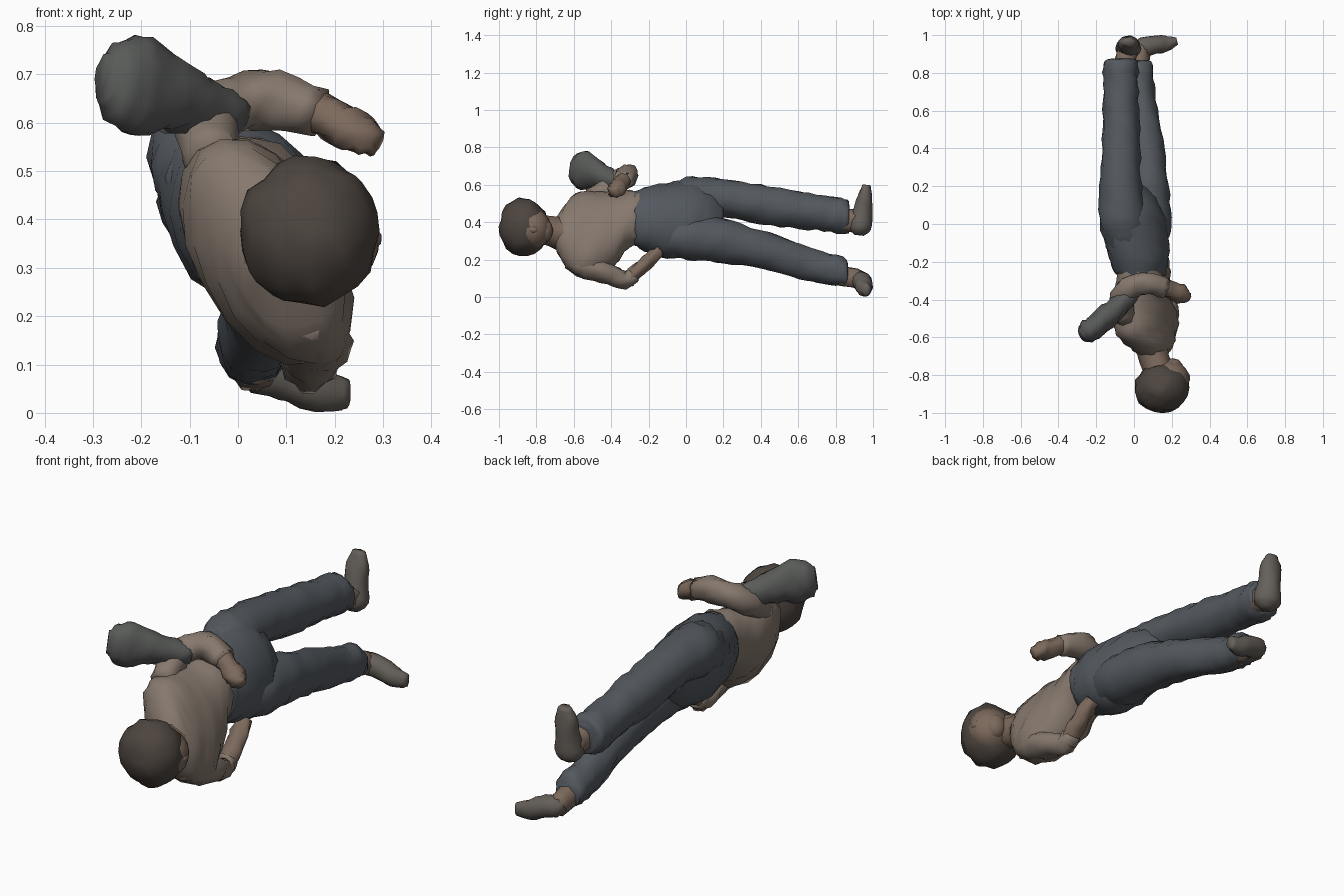
import bpy, bmesh, math, random
from mathutils import Vector, Matrix

random.seed(4)


def mat(name, rgb):
    m = bpy.data.materials.new(name)
    m.diffuse_color = (*rgb, 1)
    return m


SHIRT = mat("shirt_cloth", (0.24, 0.19, 0.155))
JEANS = mat("denim", (0.088, 0.10, 0.115))
SKIN = mat("skin", (0.20, 0.14, 0.105))
HAIR = mat("hair_brown", (0.075, 0.06, 0.05))
DARK = mat("dark_cloth", (0.10, 0.105, 0.10))
SHOE = mat("shoe_leather", (0.13, 0.115, 0.10))


def finish(name, bm, m):
    bmesh.ops.recalc_face_normals(bm, faces=bm.faces)
    for f in bm.faces:
        f.smooth = True
    me = bpy.data.meshes.new(name)
    bm.to_mesh(me)
    bm.free()
    me.materials.append(m)
    ob = bpy.data.objects.new(name, me)
    bpy.context.collection.objects.link(ob)
    return ob


def spline(rows, steps):
    """Smooth interpolation through rows of numbers."""
    out = []
    n = len(rows)
    for i in range(n - 1):
        a, b, c, d = (rows[max(i - 1, 0)], rows[i], rows[i + 1], rows[min(i + 2, n - 1)])
        for s in range(steps):
            t = s / steps
            out.append([0.5 * (2 * q + (r - p) * t + (2 * p - 5 * q + 4 * r - w) * t * t
                               + (3 * q - p - 3 * r + w) * t ** 3)
                        for p, q, r, w in zip(a, b, c, d)])
    out.append(list(rows[-1]))
    return out


def loft(name, rows, m, along_y=False, sides=14, steps=3, rough=0.007):
    """Rows: x, y, z, half width, half height, tilt in degrees."""
    rows = spline([tuple(r) + (0,) * (6 - len(r)) for r in rows], steps)
    pts = [Vector(r[:3]) for r in rows]
    bm = bmesh.new()
    rings = []
    for i, r in enumerate(rows):
        t = (pts[min(i + 1, len(pts) - 1)] - pts[max(i - 1, 0)]).normalized()
        if along_y:
            t = Vector((0, 1, 0))
        up = Vector((0, 0, 1)) if abs(t.z) < 0.9 else Vector((0, 1, 0))
        v = (up - t * up.dot(t)).normalized()
        u = t.cross(v)
        k = math.radians(r[5])
        u, v = u * math.cos(k) + v * math.sin(k), v * math.cos(k) - u * math.sin(k)
        ring = []
        for j in range(sides):
            a = 2 * math.pi * j / sides
            e = random.uniform(-rough, rough)
            ring.append(bm.verts.new(pts[i] + u * math.cos(a) * (max(r[3], 0.008) + e)
                                     + v * math.sin(a) * (max(r[4], 0.008) + e)))
        rings.append(ring)
    for a, b in zip(rings, rings[1:]):
        for j in range(sides):
            k = (j + 1) % sides
            bm.faces.new((a[j], a[k], b[k], b[j]))
    bm.faces.new(rings[0])
    bm.faces.new(rings[-1])
    return finish(name, bm, m)


def blob(name, loc, size, m, rough=0.0, sub=3):
    bm = bmesh.new()
    bmesh.ops.create_icosphere(bm, subdivisions=sub, radius=1,
                               matrix=Matrix.Translation(loc) @ Matrix.Diagonal((*size, 1)))
    c = Vector(loc)
    for v in bm.verts:
        v.co = c + (v.co - c) * (1 + random.uniform(-rough, rough))
    return finish(name, bm, m)


# Head, facing +x
blob("hair", (0.148, -0.868, 0.375), (0.145, 0.132, 0.155), HAIR, 0.05)
blob("face", (0.182, -0.82, 0.365), (0.112, 0.10, 0.11), SKIN, 0.02)
blob("nose", (0.28, -0.815, 0.36), (0.018, 0.03, 0.02), SKIN, 0, 2)
blob("chin", (0.205, -0.76, 0.355), (0.055, 0.05, 0.065), SKIN, 0, 2)
loft("neck", [(0.09, -0.62, 0.33, 0.10, 0.11), (0.11, -0.71, 0.35, 0.08, 0.08),
              (0.14, -0.82, 0.36, 0.08, 0.085)], SKIN)

# Torso, turned about its long axis
loft("torso", [(0.10, -0.70, 0.335, 0.06, 0.07, 20), (0.09, -0.655, 0.33, 0.105, 0.165, 24),
               (0.065, -0.59, 0.335, 0.13, 0.24, 28), (0.055, -0.49, 0.335, 0.145, 0.255, 28),
               (0.045, -0.39, 0.36, 0.135, 0.215, 27), (0.04, -0.30, 0.42, 0.122, 0.158, 24),
               (0.03, -0.22, 0.425, 0.12, 0.15, 22)], SHIRT, True, 18, rough=0.009)

# Trousers: seat and two legs
loft("trouser_seat", [(0.04, -0.275, 0.42, 0.12, 0.15, 20), (0.03, -0.22, 0.415, 0.145, 0.175, 23),
                      (0.015, -0.10, 0.41, 0.16, 0.213, 25), (0.005, 0.03, 0.42, 0.15, 0.21, 26),
                      (0.0, 0.14, 0.42, 0.105, 0.16, 26), (0.0, 0.20, 0.42, 0.05, 0.09, 26)],
     JEANS, True, 18)
loft("upper_leg", [(-0.04, -0.14, 0.48, 0.10, 0.10), (-0.06, 0.0, 0.52, 0.125, 0.12),
                   (-0.07, 0.2, 0.53, 0.11, 0.103), (-0.07, 0.45, 0.487, 0.10, 0.107),
                   (-0.07, 0.7, 0.452, 0.092, 0.097), (-0.07, 0.85, 0.43, 0.09, 0.092),
                   (-0.065, 0.875, 0.425, 0.06, 0.065)], JEANS, True, steps=5)
loft("lower_leg", [(0.06, -0.14, 0.33, 0.10, 0.10), (0.07, 0.0, 0.32, 0.125, 0.12),
                   (0.075, 0.2, 0.30, 0.11, 0.118), (0.06, 0.45, 0.24, 0.092, 0.103),
                   (0.035, 0.7, 0.162, 0.075, 0.088), (0.03, 0.84, 0.135, 0.072, 0.077),
                   (0.03, 0.865, 0.125, 0.05, 0.055)], JEANS, True, steps=5)

# Ankles and feet
loft("upper_ankle", [(-0.05, 0.82, 0.425, 0.06, 0.065), (-0.035, 0.93, 0.40, 0.055, 0.06)], SKIN)
loft("lower_ankle", [(0.03, 0.82, 0.12, 0.05, 0.055), (0.04, 0.94, 0.09, 0.045, 0.05)], SKIN)
loft("upper_foot", [(-0.03, 0.925, 0.33, 0.03, 0.025), (-0.03, 0.93, 0.37, 0.068, 0.06),
                    (-0.03, 0.945, 0.46, 0.055, 0.052), (-0.03, 0.957, 0.54, 0.055, 0.038),
                    (-0.03, 0.965, 0.60, 0.03, 0.02)], SHOE, rough=0.003)
loft("lower_foot", [(0.0, 0.925, 0.10, 0.025, 0.025), (0.04, 0.935, 0.09, 0.052, 0.05),
                    (0.10, 0.947, 0.075, 0.05, 0.05), (0.17, 0.955, 0.045, 0.042, 0.045),
                    (0.228, 0.968, 0.04, 0.02, 0.03)], SHOE, rough=0.003)

# Upper arm folded across the waist, ending in a hand
loft("upper_arm_sleeve", [(-0.05, -0.50, 0.52, 0.06, 0.06), (-0.06, -0.38, 0.60, 0.065, 0.06),
                          (0.0, -0.325, 0.64, 0.06, 0.06), (0.08, -0.315, 0.648, 0.06, 0.06),
                          (0.17, -0.34, 0.622, 0.052, 0.047)], SHIRT)
loft("upper_hand", [(0.15, -0.335, 0.63, 0.046, 0.042), (0.21, -0.355, 0.597, 0.045, 0.045),
                    (0.26, -0.375, 0.57, 0.048, 0.042), (0.29, -0.385, 0.555, 0.02, 0.025)], SKIN)

# Dark flared piece reaching back from the waist
loft("dark_flared_sleeve", [(0.0, -0.36, 0.615, 0.04, 0.045), (-0.06, -0.415, 0.63, 0.05, 0.06),
                            (-0.13, -0.475, 0.655, 0.06, 0.075), (-0.20, -0.54, 0.675, 0.062, 0.102),
                            (-0.25, -0.575, 0.685, 0.06, 0.09), (-0.28, -0.595, 0.69, 0.03, 0.05)], DARK)

# Lower arm bent back to the hip
loft("lower_arm_sleeve", [(0.14, -0.62, 0.21, 0.06, 0.06), (0.16, -0.52, 0.165, 0.075, 0.07),
                          (0.155, -0.40, 0.118, 0.065, 0.055), (0.145, -0.325, 0.09, 0.05, 0.045),
                          (0.145, -0.28, 0.122, 0.043, 0.043)], SHIRT)
loft("lower_forearm", [(0.145, -0.315, 0.09, 0.042, 0.042), (0.145, -0.25, 0.15, 0.045, 0.038),
                       (0.14, -0.19, 0.205, 0.042, 0.036), (0.13, -0.14, 0.25, 0.035, 0.03)], SKIN)
